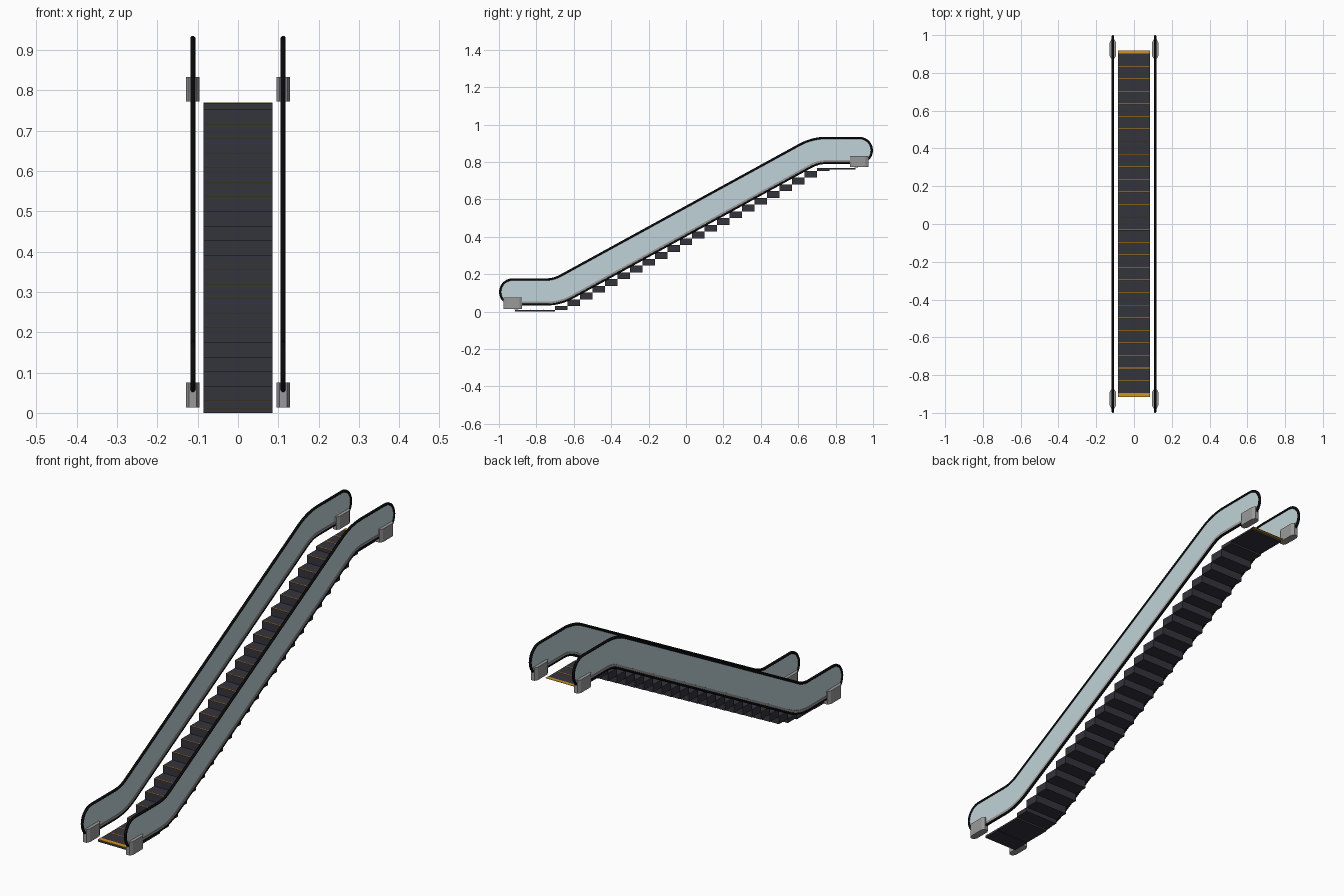
import bpy, bmesh, math
from mathutils import Vector

if "Cube" in bpy.data.objects:
    bpy.data.objects.remove(bpy.data.objects["Cube"])


def material(name, rgb):
    m = bpy.data.materials.new(name)
    m.diffuse_color = (*rgb, 1)
    m.use_nodes = True
    m.node_tree.nodes["Principled BSDF"].inputs["Base Color"].default_value = m.diffuse_color
    return m


BLACK = material("rubber_black", (0.003, 0.003, 0.003))
GLASS = material("pale_glass", (0.52, 0.65, 0.68))
GREY = material("metal_grey", (0.32, 0.32, 0.32))
DARK = material("step_charcoal", (0.034, 0.034, 0.046))
YELLOW = material("safety_yellow", (0.62, 0.29, 0.012))

RAIL_X = 0.112           # balustrade offset from the centre
LOW, HIGH = 0.105, 0.862  # centre heights of the flat runs
END, JOINT = 0.927, 0.691
R = 0.067                # half height of the balustrade
BEND = 0.23
ANGLE = math.atan2(HIGH - LOW, 2 * JOINT)


def finish(name, bm, mat):
    bmesh.ops.recalc_face_normals(bm, faces=bm.faces)
    me = bpy.data.meshes.new(name)
    bm.to_mesh(me)
    bm.free()
    me.materials.append(mat)
    ob = bpy.data.objects.new(name, me)
    bpy.context.collection.objects.link(ob)
    return ob


def prism(name, points, direction, mat):
    """Extrude a flat outline along a direction."""
    bm = bmesh.new()
    face = bm.faces.new([bm.verts.new(p) for p in points])
    out = bmesh.ops.extrude_face_region(bm, geom=[face])
    bmesh.ops.translate(bm, vec=direction,
                        verts=[v for v in out["geom"] if isinstance(v, bmesh.types.BMVert)])
    bmesh.ops.triangulate(bm, faces=[f for f in bm.faces if len(f.verts) > 8])
    return finish(name, bm, mat)


def boxes(name, items, mat):
    """Join boxes given as (half width, y0, y1, z0, z1)."""
    bm = bmesh.new()
    for hx, y0, y1, z0, z1 in items:
        vs = bmesh.ops.create_cube(bm, size=1)["verts"]
        for v in vs:
            v.co = Vector((v.co.x * 2 * hx,
                           y1 if v.co.y > 0 else y0,
                           z1 if v.co.z > 0 else z0))
    return finish(name, bm, mat)


def run(offset):
    """Line parallel to the balustrade centre, from low end to high end."""
    t = BEND * math.tan(ANGLE / 2)
    pts = [(-END, LOW + offset)]
    for i in range(9):
        a = ANGLE * i / 8
        pts.append((-JOINT - t + (BEND - offset) * math.sin(a),
                    LOW + BEND - (BEND - offset) * math.cos(a)))
    for i in range(8, -1, -1):
        a = ANGLE * i / 8
        pts.append((JOINT + t - (BEND + offset) * math.sin(a),
                    HIGH - BEND + (BEND + offset) * math.cos(a)))
    return pts + [(END, HIGH + offset)]


def arc(cy, cz, start):
    return [(cy + R * math.cos(start + math.pi * i / 14),
             cz + R * math.sin(start + math.pi * i / 14)) for i in range(1, 14)]


# closed outline of the balustrade with rounded ends
outline = (run(-R) + arc(END, HIGH, -math.pi / 2)
           + run(R)[::-1] + arc(-END, LOW, math.pi / 2))
skirt = run(-R) + run(-R + 0.015)[::-1]


def handrail(name, x):
    """Round rubber tube following the outline."""
    bm = bmesh.new()
    n, sides, rings = len(outline), 8, []
    for i, (y, z) in enumerate(outline):
        d = Vector(outline[(i + 1) % n]) - Vector(outline[i - 1])
        d.normalize()
        ring = []
        for k in range(sides):
            a = 2 * math.pi * (k + 0.5) / sides
            s, c = 0.0062 * math.sin(a), 0.0065 * math.cos(a)
            ring.append(bm.verts.new((x + c, y - d.y * s, z + d.x * s)))
        rings.append(ring)
    for i in range(n):
        a, b = rings[i], rings[(i + 1) % n]
        for k in range(sides):
            j = (k + 1) % sides
            bm.faces.new((a[k], a[j], b[j], b[k]))
    ob = finish(name, bm, BLACK)
    for p in ob.data.polygons:
        p.use_smooth = True


def foot(name, x, y, z0, z1):
    """Block with chamfered upright edges."""
    hx, hy, cx, cy = 0.017, 0.05, 0.008, 0.015
    pts = [(hx, hy - cy), (hx - cx, hy), (cx - hx, hy), (-hx, hy - cy),
           (-hx, cy - hy), (cx - hx, -hy), (hx - cx, -hy), (hx, cy - hy)]
    prism(name, [(x + px, y + py, z0) for px, py in pts], (0, 0, z1 - z0), GREY)


# balustrades
for side, x in (("left", -RAIL_X), ("right", RAIL_X)):
    prism(side + "_glass_panel", [(x - 0.002, y, z) for y, z in outline],
          (0.004, 0, 0), GLASS)
    prism(side + "_skirt_band", [(x - 0.004, y, z) for y, z in skirt],
          (0.008, 0, 0), GREY)
    handrail(side + "_handrail", x)
    foot(side + "_lower_foot", x, -0.926, 0.013, 0.075)
    foot(side + "_upper_foot", x, 0.926, 0.772, 0.833)

# steps: flat at both ends, rising in between
COUNT, PITCH, HALF = 27, 0.0666, 0.085
tops = [0.01] * 3 + [0.03 + 0.0361 * i for i in range(21)] + [0.768] * 3
steps, strips = [], []
for k, top in enumerate(tops):
    y0 = (k - COUNT / 2) * PITCH
    y1 = y0 + PITCH
    below = min(tops[k - 1], top - 0.008) if k else 0.0
    if k == 0:
        y0 = -0.915
    if k == COUNT - 1:
        y1 = 0.905
    steps.append((HALF, y0, y1, max(below, 0), top))
    if k:
        strips.append((HALF - 0.001, y0 + 0.0005, y0 + 0.0050, top, top + 0.0008))
boxes("steps", steps, DARK)
boxes("step_edge_strips", strips, YELLOW)

# comb plates at the landings
boxes("comb_plates", [(HALF, -0.916, -0.896, 0.010, 0.0115),
                      (HALF, 0.902, 0.919, 0.768, 0.7695)], YELLOW)
